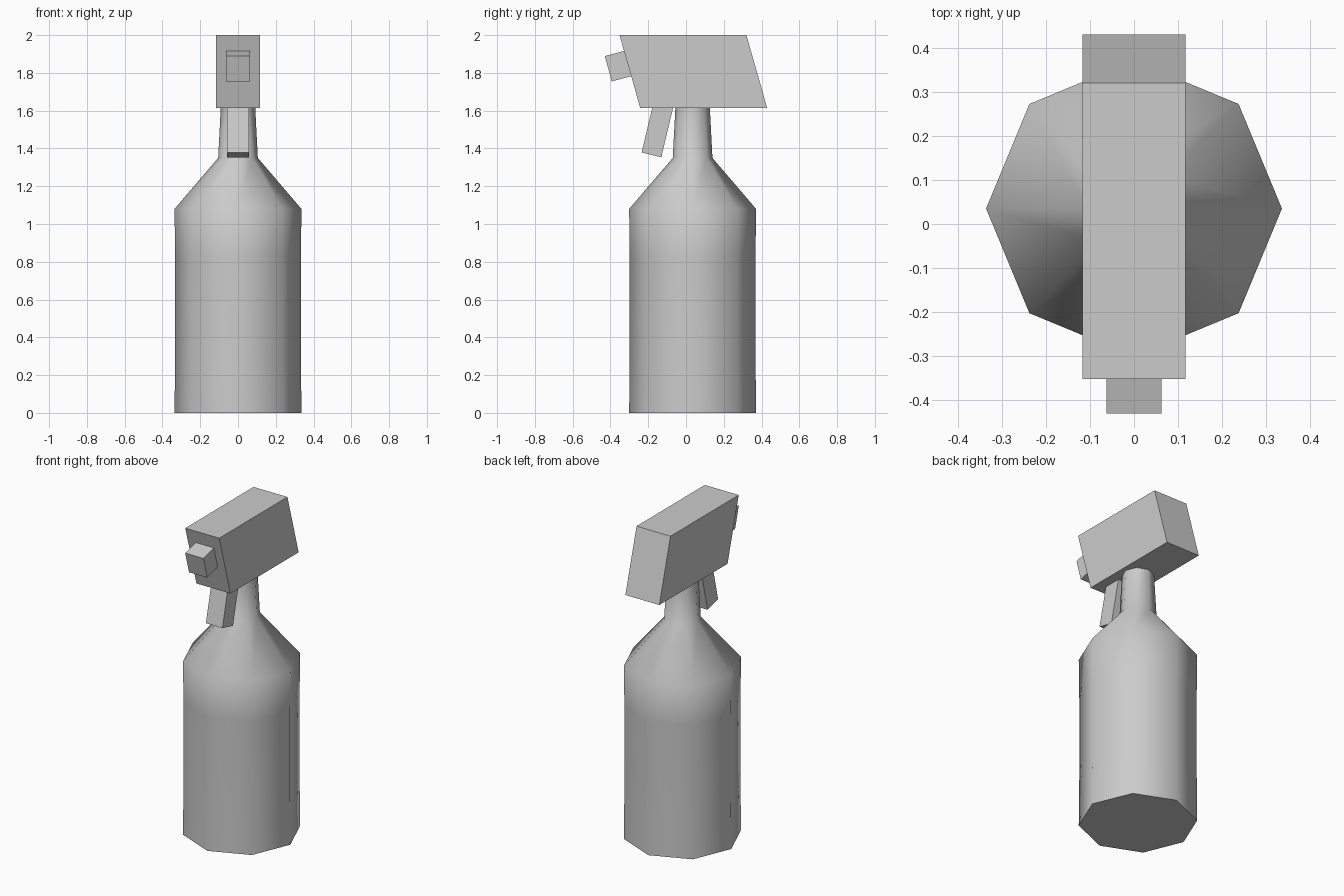
import bpy, bmesh, math

if "Cube" in bpy.data.objects:
    bpy.data.objects.remove(bpy.data.objects["Cube"])

grey = bpy.data.materials.new("light grey plastic")
grey.diffuse_color = (0.6, 0.6, 0.6, 1)
grey.use_nodes = True
grey.node_tree.nodes["Principled BSDF"].inputs["Base Color"].default_value = grey.diffuse_color


def make_object(name, bm):
    bmesh.ops.recalc_face_normals(bm, faces=bm.faces)
    mesh = bpy.data.meshes.new(name)
    bm.to_mesh(mesh)
    bm.free()
    mesh.materials.append(grey)
    obj = bpy.data.objects.new(name, mesh)
    bpy.context.collection.objects.link(obj)
    return obj


def side_prism(name, outline, half_width):
    """Extrude a (y, z) side outline across x."""
    bm = bmesh.new()
    face = bm.faces.new([bm.verts.new((-half_width, y, z)) for y, z in outline])
    ext = bmesh.ops.extrude_face_region(bm, geom=[face])
    moved = [v for v in ext["geom"] if isinstance(v, bmesh.types.BMVert)]
    bmesh.ops.translate(bm, verts=moved, vec=(2 * half_width, 0, 0))
    return make_object(name, bm)


def turned(name, profile, sides, centre_y):
    """Stack rings of (radius, z) and cap both ends."""
    bm = bmesh.new()
    rings = []
    for r, z in profile:
        angles = [2 * math.pi * i / sides for i in range(sides)]
        rings.append([bm.verts.new((r * math.cos(a), centre_y + r * math.sin(a), z))
                      for a in angles])
    for low, high in zip(rings, rings[1:]):
        for i in range(sides):
            j = (i + 1) % sides
            bm.faces.new((low[i], low[j], high[j], high[i]))
    bm.faces.new(rings[0])
    bm.faces.new(rings[-1])
    return make_object(name, bm)


# Eight-sided bottle with sloped shoulder and tapered neck
bottle = turned("bottle", [(0.336, 0), (0.333, 0.30), (0.333, 0.83),
                           (0.336, 1.08), (0.105, 1.35), (0.091, 1.62)], 8, 0.035)
bpy.context.view_layer.objects.active = bottle
bottle.select_set(True)
bpy.ops.object.shade_smooth_by_angle(angle=math.radians(60))

# Slanted spray head
side_prism("spray_head", [(-0.352, 2.0), (0.32, 2.0), (0.43, 1.613), (-0.242, 1.613)], 0.117)

# Nozzle on the front of the head
side_prism("nozzle", [(-0.43, 1.889), (-0.32, 1.918), (-0.283, 1.784), (-0.393, 1.755)], 0.063)

# Trigger hanging below the head
side_prism("trigger", [(-0.235, 1.379), (-0.131, 1.353), (-0.066, 1.625), (-0.170, 1.651)], 0.057)
